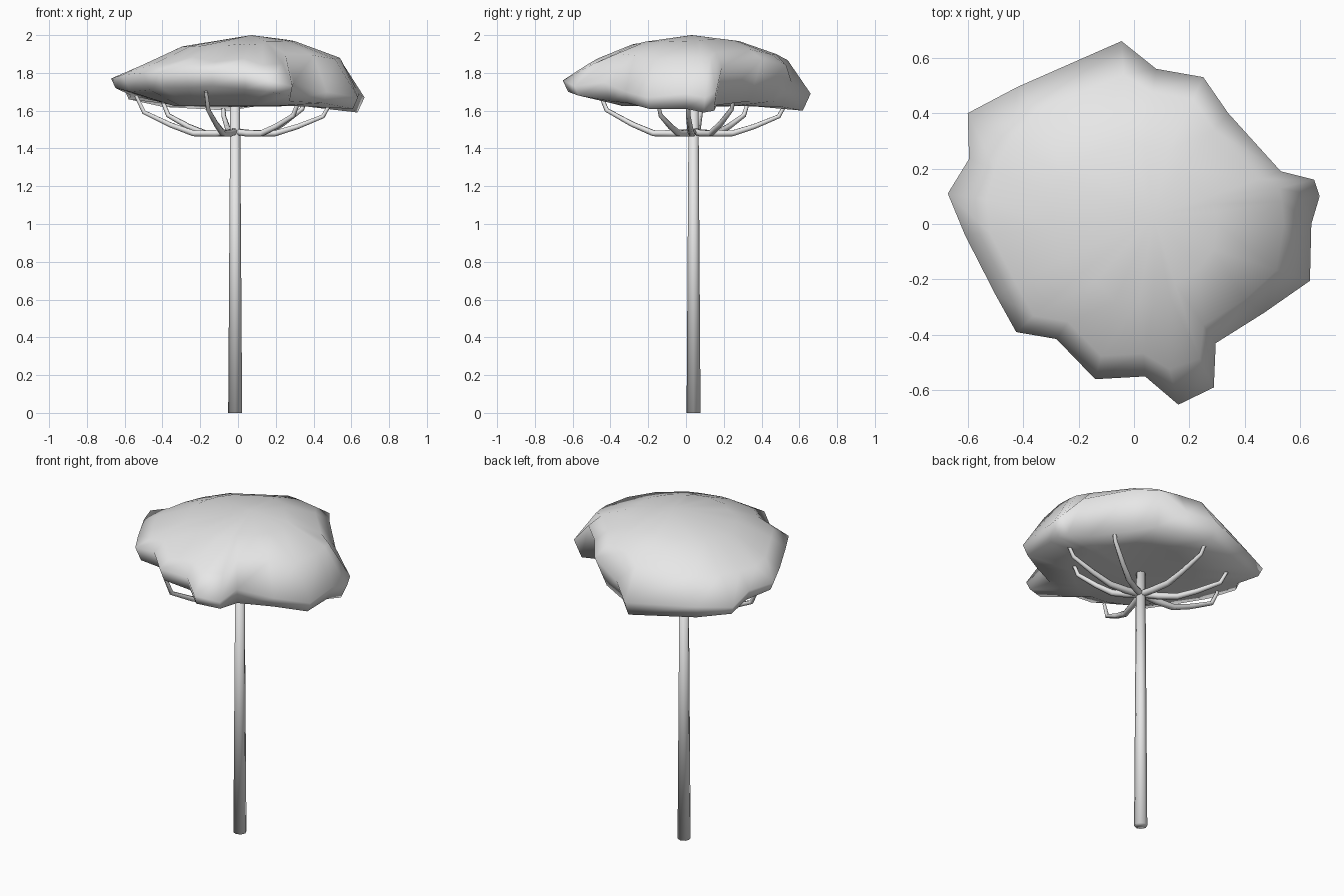
import bpy
import bmesh
from math import hypot
from mathutils import Vector

default_cube = bpy.data.objects.get("Cube")
if default_cube:
    bpy.data.objects.remove(default_cube, do_unlink=True)

grey = bpy.data.materials.new("plain grey")
grey.use_nodes = True
colour = (0.8, 0.8, 0.8, 1)
grey.diffuse_color = colour
grey.node_tree.nodes["Principled BSDF"].inputs["Base Color"].default_value = colour


def add_object(name, data):
    obj = bpy.data.objects.new(name, data)
    bpy.context.collection.objects.link(obj)
    data.materials.append(grey)
    bpy.ops.object.select_all(action="DESELECT")
    obj.select_set(True)
    bpy.context.view_layer.objects.active = obj


def add_mesh(name, bm):
    bmesh.ops.recalc_face_normals(bm, faces=bm.faces)
    mesh = bpy.data.meshes.new(name)
    bm.to_mesh(mesh)
    bm.free()
    add_object(name, mesh)
    bpy.ops.object.shade_smooth()


# Canopy rim: x, y, height of the upper edge, height of the lower edge
rim = [
    (.25, .53, 1.84, 1.65), (.34, .4, 1.87, 1.65), (.53, .19, 1.83, 1.63),
    (.65, .16, 1.7, 1.6), (.67, .1, 1.67, 1.59), (.64, 0, 1.69, 1.61),
    (.635, -.205, 1.67, 1.61), (.47, -.32, 1.7, 1.64), (.295, -.43, 1.75, 1.65),
    (.288, -.59, 1.73, 1.68), (.16, -.652, 1.76, 1.7), (.04, -.55, 1.8, 1.71),
    (-.14, -.56, 1.81, 1.73), (-.28, -.415, 1.82, 1.72), (-.425, -.39, 1.8, 1.72),
    (-.5, -.255, 1.8, 1.71), (-.61, -.04, 1.79, 1.7), (-.672, .11, 1.77, 1.72),
    (-.595, .235, 1.75, 1.68), (-.6, .4, 1.71, 1.66), (-.42, .495, 1.7, 1.62),
    (-.045, .66, 1.69, 1.6), (.08, .56, 1.75, 1.62),
]


def dome_point(x, y):
    return (x, y, 2 - .5 * ((x - .05) ** 2 + (y - .03) ** 2))


def crown(limit, share):
    def place(x, y, top, bottom):
        reach = hypot(x, y)
        factor = min(limit / reach, share)
        return dome_point(x * factor, y * factor)
    return place


def upper_edge(x, y, top, bottom):
    return (x, y, top)


def lower_edge(x, y, top, bottom):
    # The deeper the side, the further it tucks under
    factor = 1 - .7 * (top - bottom)
    return (x * factor, y * factor, bottom)


def underside(x, y, top, bottom):
    factor = .34 / hypot(x, y)
    return (x * factor, y * factor, 1.625)


bm = bmesh.new()
profile = [crown(.3, .5), crown(.54, .85), upper_edge, lower_edge, underside]
rings = [[bm.verts.new(place(*point)) for point in rim] for place in profile]
count = len(rim)
for upper, lower in zip(rings, rings[1:]):
    for i in range(count):
        j = (i + 1) % count
        bm.faces.new((upper[i], upper[j], lower[j], lower[i]))
for ring, tip in ((rings[0], (.07, .03, 2)), (rings[-1], (0, 0, 1.62))):
    centre = bm.verts.new(tip)
    for i in range(count):
        bm.faces.new((ring[i], ring[(i + 1) % count], centre))
add_mesh("canopy", bm)

# Trunk: a slender tapered pole
foot = Vector((-.015, .04, 0))
height = 1.64
bm = bmesh.new()
bmesh.ops.create_cone(bm, cap_ends=True, segments=8, radius1=.037, radius2=.026,
                      depth=height)
bmesh.ops.translate(bm, verts=bm.verts, vec=foot + Vector((0, 0, height / 2)))
add_mesh("trunk", bm)

# Branches: flat near the trunk, then curving up into the canopy
branch_tips = [
    (.49, .01, 1.64), (.32, -.15, 1.65), (.37, .26, 1.71), (-.08, .53, 1.64),
    (-.4, .33, 1.65), (-.54, .08, 1.68), (-.17, -.46, 1.7),
]
# Share of the reach, share of the rise, thickness
branch_path = [(0, .05, 1), (.2, 0, 1.1), (.42, 0, 1), (.65, .22, .85),
               (.92, .56, .7), (1, 1, .55)]
start = foot + Vector((0, 0, 1.48))
for number, tip in enumerate(branch_tips):
    curve = bpy.data.curves.new("branch", "CURVE")
    curve.dimensions = "3D"
    curve.bevel_depth = .018
    curve.bevel_resolution = 1
    curve.use_fill_caps = True
    spline = curve.splines.new("POLY")
    spline.points.add(len(branch_path) - 1)
    reach = Vector(tip) - start
    for point, (out, rise, thickness) in zip(spline.points, branch_path):
        spot = start + Vector((reach.x * out, reach.y * out, reach.z * rise))
        point.co = (*spot, 1)
        point.radius = thickness
    add_object(f"branch_{number + 1}", curve)
    bpy.ops.object.convert(target="MESH")
    bpy.ops.object.shade_smooth()
